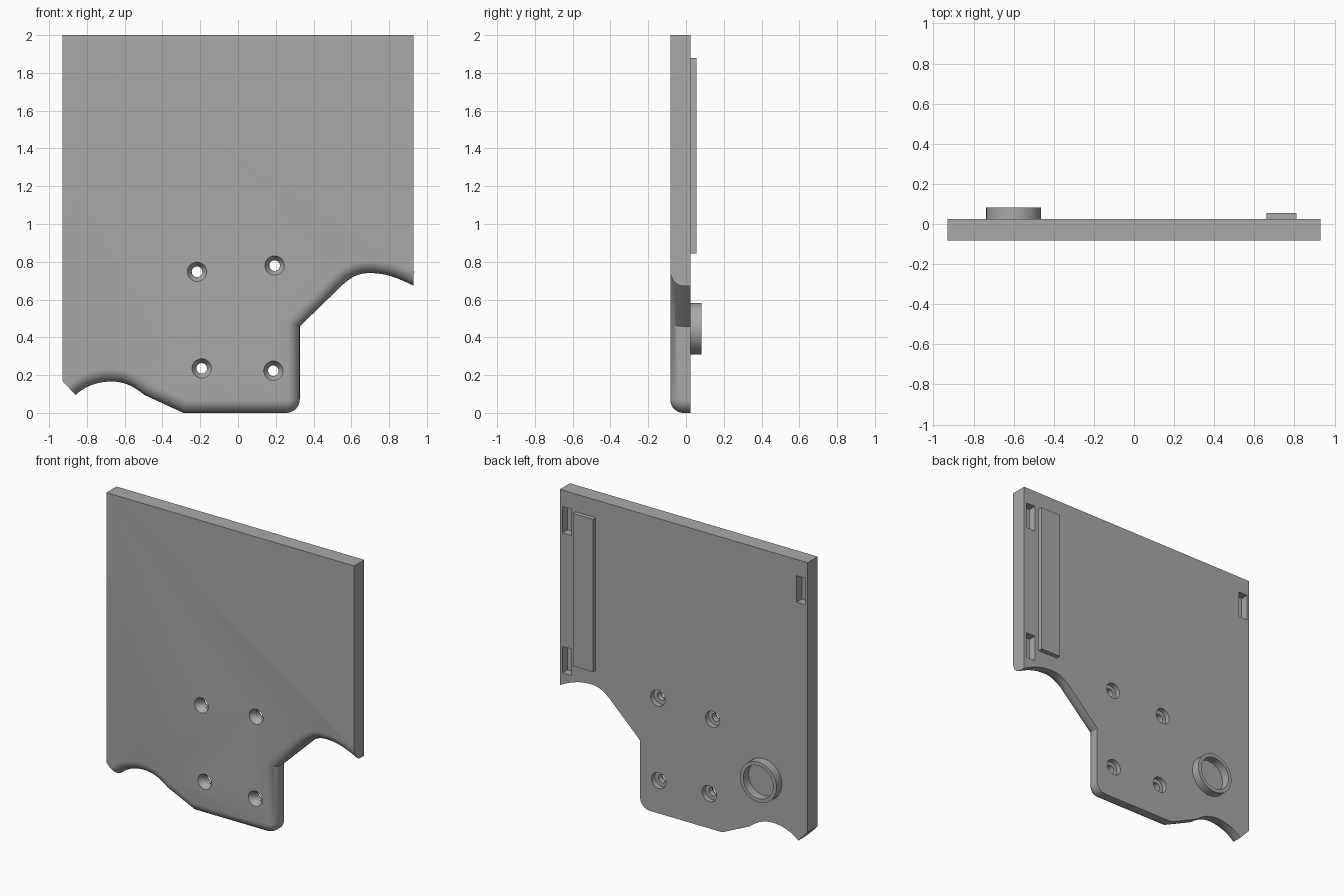
import bpy, bmesh, math
from mathutils import Vector, Matrix
from mathutils.geometry import interpolate_bezier

if "Cube" in bpy.data.objects:
    bpy.data.objects.remove(bpy.data.objects["Cube"])

FRONT, BACK, FILLET = -0.083, 0.025, 0.07

grey = bpy.data.materials.new("plain grey")
grey.diffuse_color = (0.4, 0.4, 0.4, 1)
grey.use_nodes = True
grey.node_tree.nodes["Principled BSDF"].inputs["Base Color"].default_value = grey.diffuse_color


def make_object(name, bm):
    bmesh.ops.recalc_face_normals(bm, faces=bm.faces[:])
    mesh = bpy.data.meshes.new(name)
    bm.to_mesh(mesh)
    bm.free()
    mesh.materials.append(grey)
    obj = bpy.data.objects.new(name, mesh)
    bpy.context.collection.objects.link(obj)
    return obj


def activate(obj):
    bpy.ops.object.select_all(action='DESELECT')
    obj.select_set(True)
    bpy.context.view_layer.objects.active = obj


def smooth(obj):
    activate(obj)
    bpy.ops.object.shade_smooth_by_angle(angle=math.radians(30))


def box(name, x0, x1, y0, y1, z0, z1):
    bm = bmesh.new()
    bmesh.ops.create_cube(bm, size=1)
    for v in bm.verts:
        v.co = Vector(((x0 + x1) / 2 + v.co.x * (x1 - x0),
                       (y0 + y1) / 2 + v.co.y * (y1 - y0),
                       (z0 + z1) / 2 + v.co.z * (z1 - z0)))
    return make_object(name, bm)


def lathe(name, x, z, profile, closed=False, n=40):
    """Turn (radius, y) points about an axis along y."""
    bm = bmesh.new()
    rings = [[bm.verts.new((x + r * math.cos(2 * math.pi * i / n), y,
                            z + r * math.sin(2 * math.pi * i / n)))
              for i in range(n)] for r, y in profile]
    pairs = list(zip(rings, rings[1:]))
    if closed:
        pairs.append((rings[-1], rings[0]))
    else:
        bm.faces.new(rings[0])
        bm.faces.new(rings[-1])
    for a, b in pairs:
        for i in range(n):
            j = (i + 1) % n
            bm.faces.new((a[i], a[j], b[j], b[i]))
    return make_object(name, bm)


def bezier(a, b, c, d, n=11):
    pts = interpolate_bezier(*[Vector((*p, 0)) for p in (a, b, c, d)], n)
    return [Vector((p.x, p.y)) for p in pts]


# Plate outline in x, z
outline = [Vector((-0.93, 2)), Vector((-0.93, 0.17))]
outline += bezier((-0.86, 0.095), (-0.81, 0.142), (-0.74, 0.166), (-0.67, 0.166))
outline += bezier((-0.67, 0.166), (-0.59, 0.166), (-0.54, 0.13), (-0.495, 0.095))[1:]
outline += [Vector((-0.29, 0))]
cr = 0.072
for i in range(9):
    t = math.pi / 2 * i / 8
    outline.append(Vector((0.327 - cr + cr * math.sin(t), cr - cr * math.cos(t))))
outline += [Vector((0.327, 0.458))]
outline += bezier((0.53, 0.655), (0.575, 0.70), (0.62, 0.74), (0.69, 0.74))
outline += bezier((0.69, 0.74), (0.77, 0.742), (0.84, 0.72), (0.93, 0.672))[1:]
last = len(outline) - 1
outline.append(Vector((0.93, 2)))


def inset(d):
    """Move only the lower, rounded edges inward by d."""
    n = len(outline)
    result = []
    for i, p in enumerate(outline):
        e1 = (p - outline[i - 1]).normalized()
        e2 = (outline[(i + 1) % n] - p).normalized()
        n1, n2 = Vector((-e1.y, e1.x)), Vector((-e2.y, e2.x))
        d1 = d if 2 < i <= last else 0
        d2 = d if 2 <= i < last else 0
        det = n1.x * n2.y - n1.y * n2.x
        if abs(det) < 1e-3:
            move = n1 * d1
        else:
            move = Vector((d1 * n2.y - d2 * n1.y, n1.x * d2 - n2.x * d1)) / det
        result.append(p + move)
    return result


# Plate with rounded lower front edge
bm = bmesh.new()
layers = [(0, BACK)]
for k in range(9):
    t = math.pi / 2 * k / 8
    layers.append((FILLET * (1 - math.cos(t)), FRONT + FILLET * (1 - math.sin(t))))
loops = [[bm.verts.new((p.x, y, p.y)) for p in inset(d)] for d, y in layers]
for a, b in zip(loops, loops[1:]):
    for i in range(len(a)):
        j = (i + 1) % len(a)
        bm.faces.new((a[i], a[j], b[j], b[i]))
bm.faces.new(loops[0])
bm.faces.new(loops[-1])
plate = make_object("plate", bm)

# Screw holes: countersunk in front, counterbored behind
cutters = []
for x, z in ((-0.217, 0.747), (0.194, 0.78), (-0.192, 0.236), (0.187, 0.223)):
    cutters.append(lathe("screw_hole_cutter", x, z, [
        (0.054, FRONT - 0.004), (0.028, FRONT + 0.035), (0.028, BACK - 0.035),
        (0.054, BACK - 0.035), (0.054, BACK + 0.02)], n=32))

# Latch slots in the back
for x0, x1, z0, z1 in ((0.84, 0.91, 1.71, 1.89), (0.84, 0.91, 0.76, 0.94),
                       (-0.915, -0.848, 1.71, 1.89)):
    cutters.append(box("slot_cutter", x0, x1, BACK - 0.055, BACK + 0.02, z0, z1))

for c in cutters:
    mod = plate.modifiers.new("cut", 'BOOLEAN')
    mod.operation = 'DIFFERENCE'
    mod.solver = 'EXACT'
    mod.object = c
    activate(plate)
    bpy.ops.object.modifier_apply(modifier=mod.name)
    bpy.data.objects.remove(c)
smooth(plate)

# Raised strip and round collar on the back
box("raised_strip", 0.66, 0.81, BACK - 0.005, 0.055, 0.845, 1.88)
collar = lathe("round_collar", -0.60, 0.445, [
    (0.137, BACK - 0.005), (0.137, 0.083), (0.112, 0.083), (0.112, BACK - 0.005)],
    closed=True, n=48)
smooth(collar)
